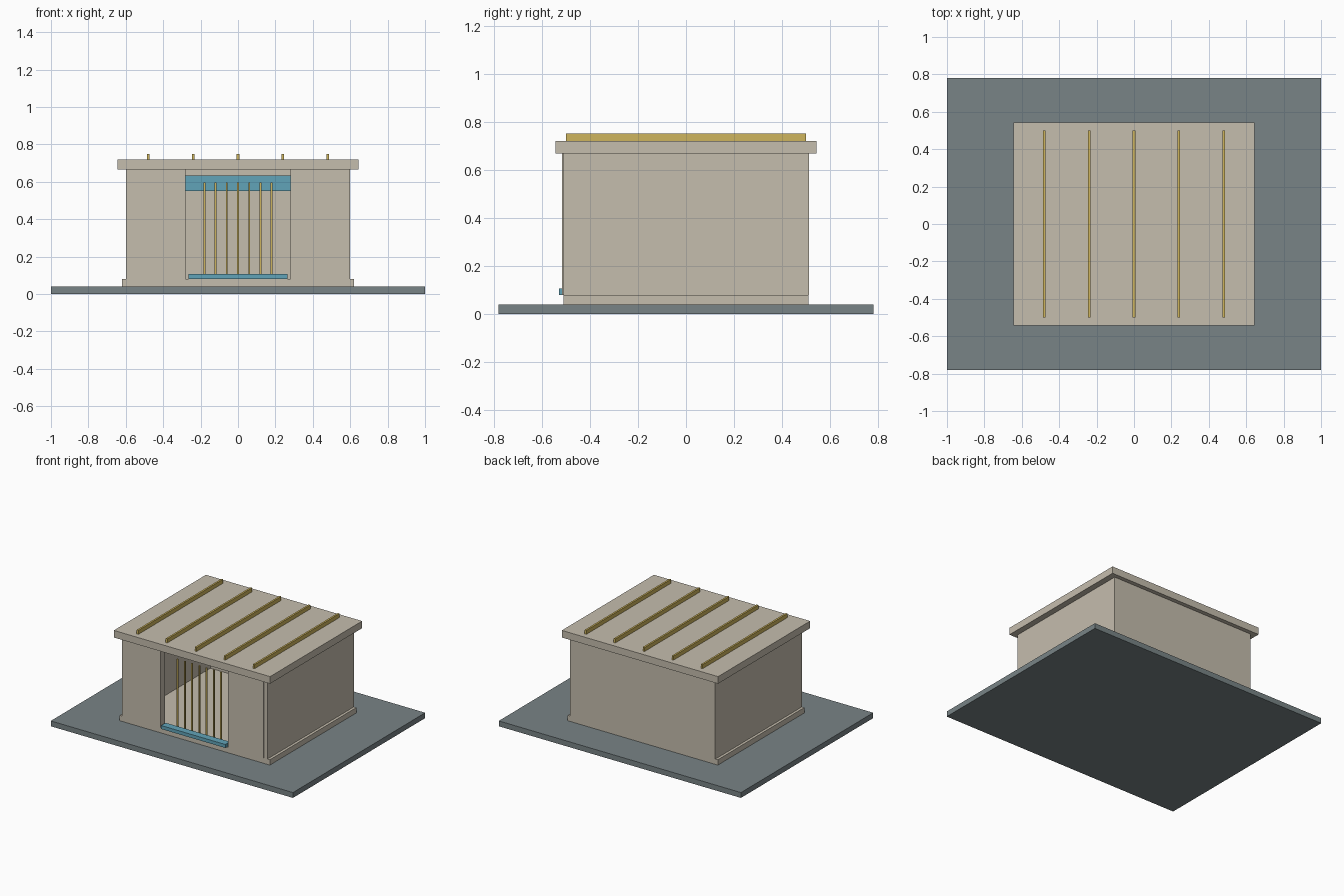
import bpy

if "Cube" in bpy.data.objects:
    bpy.data.objects.remove(bpy.data.objects["Cube"])


def material(name, rgb):
    m = bpy.data.materials.new(name)
    m.diffuse_color = (*rgb, 1)
    m.use_nodes = True
    m.node_tree.nodes["Principled BSDF"].inputs["Base Color"].default_value = m.diffuse_color
    return m


STONE = material("stone", (0.56, 0.51, 0.42))
SLATE = material("slate", (0.19, 0.23, 0.24))
TEAL = material("teal", (0.12, 0.37, 0.48))
GOLD = material("gold", (0.62, 0.46, 0.11))


def box(name, x, y, z, mat):
    """Box from (min, max) ranges on each axis."""
    mid = [(a + b) / 2 for a, b in (x, y, z)]
    bpy.ops.mesh.primitive_cube_add(size=1, location=mid)
    ob = bpy.context.object
    ob.name = name
    ob.scale = [b - a for a, b in (x, y, z)]
    bpy.ops.object.transform_apply(location=False, rotation=False, scale=True)
    ob.data.materials.append(mat)
    return ob


# Ground slab, plinth and roof
box("ground_slab", (-1, 1), (-0.78, 0.78), (0, 0.04), SLATE)
box("plinth", (-0.62, 0.62), (-0.51, 0.51), (0.04, 0.08), STONE)
box("roof", (-0.645, 0.645), (-0.543, 0.543), (0.667, 0.72), STONE)

# Walls around a hollow room, open at the front
WALL_Z = (0.08, 0.667)
box("back_wall", (-0.6, 0.6), (0.46, 0.512), WALL_Z, STONE)
for side, s in (("left", -1), ("right", 1)):
    box(side + "_wall", sorted((s * 0.55, s * 0.6)), (-0.51, 0.46), WALL_Z, STONE)
    box(side + "_front_wall", sorted((s * 0.28, s * 0.57)), (-0.515, -0.462), WALL_Z, STONE)

# Front sill and the band inside the room
box("front_sill", (-0.265, 0.265), (-0.528, -0.475), (0.08, 0.106), TEAL)
box("back_band", (-0.36, 0.36), (0.44, 0.46), (0.55, 0.635), TEAL)

# Upright bars in the opening
for i in range(7):
    x = -0.18 + 0.06 * i
    box(f"opening_bar_{i + 1}", (x - 0.005, x + 0.005), (-0.46, -0.45), (0.08, 0.597), GOLD)

# Roof battens
for i in range(5):
    x = -0.48 + 0.24 * i
    box(f"roof_batten_{i + 1}", (x - 0.007, x + 0.007), (-0.5, 0.5), (0.72, 0.75), GOLD)
